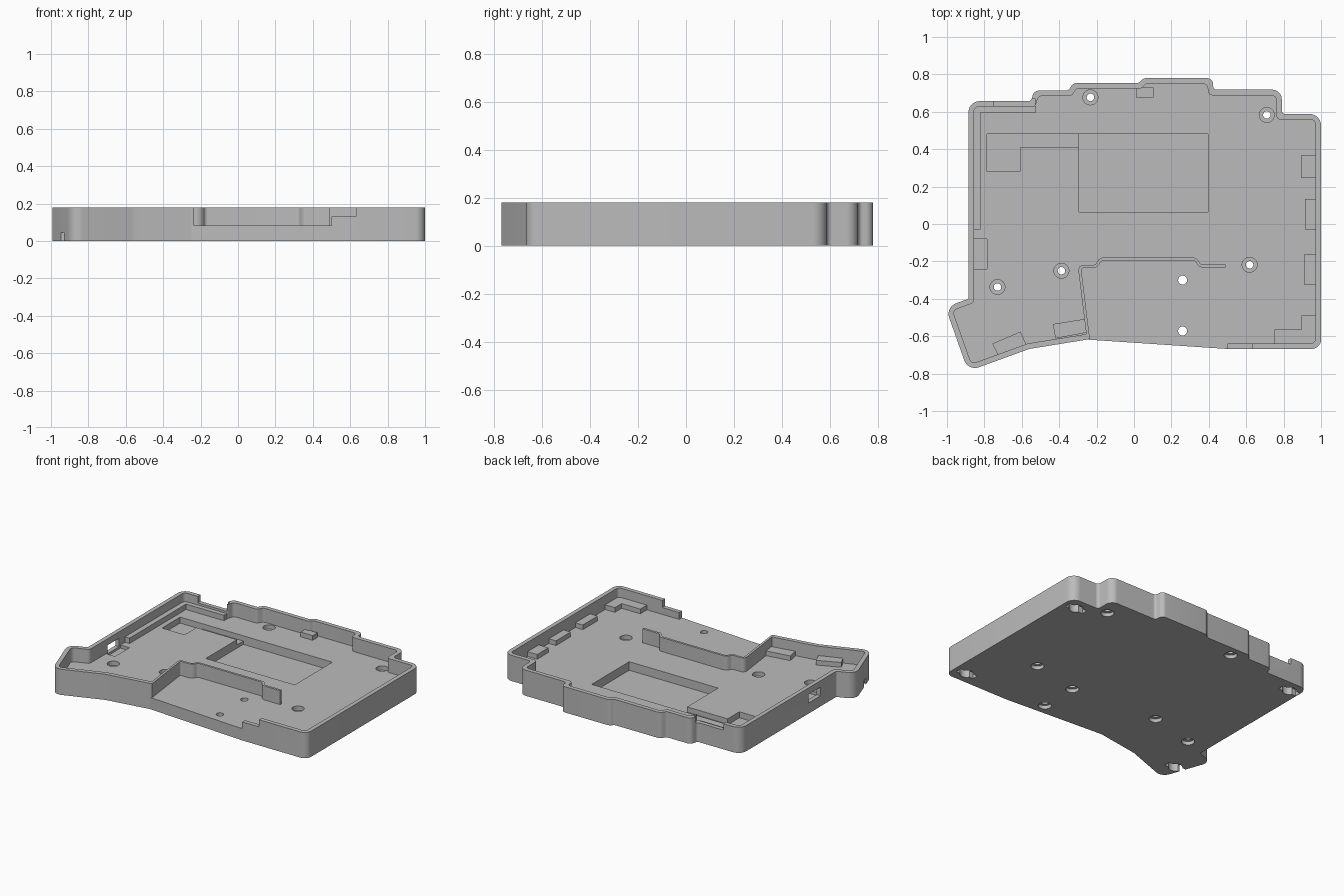
import bpy, bmesh, math
from mathutils import Vector

if "Cube" in bpy.data.objects:
    bpy.data.objects.remove(bpy.data.objects["Cube"])

TOP, FLOOR, WALL = 0.18, 0.082, 0.03

grey = bpy.data.materials.new("grey plastic")
grey.diffuse_color = (0.5, 0.5, 0.5, 1)
grey.use_nodes = True
grey.node_tree.nodes["Principled BSDF"].inputs["Base Color"].default_value = grey.diffuse_color


def rounded(pts, closed=True, seg=7):
    """Replace each (x, y, radius) corner by an arc."""
    out, n = [], len(pts)
    for i, (x, y, r) in enumerate(pts):
        p = Vector((x, y))
        if r == 0 or (not closed and i in (0, n - 1)):
            out.append(p)
            continue
        u = Vector(pts[i - 1][:2]) - p
        v = Vector(pts[(i + 1) % n][:2]) - p
        turn = math.pi - u.angle(v)
        d = min(r * math.tan(turn / 2), 0.48 * u.length, 0.48 * v.length)
        a, b, w = p + u.normalized() * d, p + v.normalized() * d, math.cos(turn / 2)
        for k in range(seg + 1):
            t = k / seg
            ca, cp, cb = (1 - t) ** 2, 2 * t * (1 - t) * w, t * t
            out.append((a * ca + p * cp + b * cb) / (ca + cp + cb))
    return out


def offset(pts, t, closed=True):
    """Mitred offset to the right-hand side of the path."""
    out, n = [], len(pts)
    for i, p in enumerate(pts):
        p = Vector(p)
        d0 = p - Vector(pts[i - 1]) if closed or i else Vector(pts[1]) - p
        d1 = Vector(pts[(i + 1) % n]) - p if closed or i < n - 1 else d0
        n0, n1 = [Vector((d.y, -d.x)).normalized() for d in (d0, d1)]
        out.append(p + (n0 + n1) * t / (1 + n0.dot(n1)))
    return out


def prism(name, pts, z0, z1):
    bm = bmesh.new()
    low = [bm.verts.new((p[0], p[1], z0)) for p in pts]
    high = [bm.verts.new((p[0], p[1], z1)) for p in pts]
    bm.faces.new(low)
    bm.faces.new(high)
    for i in range(len(pts)):
        j = (i + 1) % len(pts)
        bm.faces.new((low[i], low[j], high[j], high[i]))
    bmesh.ops.recalc_face_normals(bm, faces=bm.faces)
    mesh = bpy.data.meshes.new(name)
    bm.to_mesh(mesh)
    bm.free()
    mesh.materials.append(grey)
    ob = bpy.data.objects.new(name, mesh)
    bpy.context.collection.objects.link(ob)
    return ob


def rect(x0, x1, y0, y1):
    return [(x0, y0), (x1, y0), (x1, y1), (x0, y1)]


def circle(x, y, r, n=24):
    return [(x + r * math.cos(2 * math.pi * i / n), y + r * math.sin(2 * math.pi * i / n)) for i in range(n)]


def select(ob):
    bpy.ops.object.select_all(action='DESELECT')
    ob.select_set(True)
    bpy.context.view_layer.objects.active = ob


def cut(ob, pts, z0, z1):
    cutter = prism("cutter", pts, z0, z1)
    cutter.hide_render = True
    select(ob)
    m = ob.modifiers.new("cut", 'BOOLEAN')
    m.operation, m.solver, m.object = 'DIFFERENCE', 'EXACT', cutter
    bpy.ops.object.modifier_apply(modifier=m.name)
    bpy.data.objects.remove(cutter)


# Tray outline, clockwise from the back left corner
outline = [(-0.885, 0.657, 0.06), (-0.55, 0.657, 0.02), (-0.535, 0.714, 0.04),
           (-0.35, 0.714, 0.02), (-0.325, 0.754, 0.04), (0.025, 0.754, 0.02),
           (0.05, 0.78, 0.04), (0.42, 0.78, 0.05), (0.425, 0.718, 0.02),
           (0.79, 0.718, 0.05), (0.79, 0.588, 0.02), (1.0, 0.588, 0.06),
           (1.0, -0.668, 0.05), (0.5, -0.668, 0), (-0.25, -0.618, 0.03),
           (-0.56, -0.668, 0.1), (-0.887, -0.787, 0.06), (-1.008, -0.445, 0.06),
           (-0.885, -0.4, 0.01)]
tray = prism("case_tray", rounded(outline), 0, TOP)

# Hollow interior inside the rim
inner = [(p.x, p.y, 0.025 if r else 0) for p, (_, _, r)
         in zip(offset([p[:2] for p in outline], WALL), outline)]
cut(tray, rounded(inner), FLOOR, 0.3)

# Open front edge, stepped end of the front rim, dip in the back rim
cut(tray, [(-0.235, -0.8), (0.5, -0.8), (0.5, -0.55), (-0.245, -0.55)], FLOOR, 0.3)
cut(tray, rect(0.4, 0.63, -0.8, -0.6), 0.13, 0.3)
cut(tray, rect(-0.75, -0.53, 0.6, 0.67), 0.135, 0.3)

# Stepped pockets in the floor
cut(tray, rect(-0.295, 0.395, 0.065, 0.48), 0.022, 0.3)
cut(tray, rect(-0.62, -0.285, 0.41, 0.48), 0.045, 0.3)
cut(tray, rect(-0.785, -0.61, 0.28, 0.48), 0.04, 0.3)

# Switch pocket and slot through the left wall
cut(tray, rect(-0.855, -0.785, -0.24, -0.08), 0.06, 0.1)
cut(tray, rect(-0.95, -0.82, -0.225, -0.095), 0.075, 0.135)

# Screw holes with counterbores
for x, y in [(-0.233, 0.677), (0.71, 0.583), (-0.388, -0.25), (-0.73, -0.337), (0.618, -0.218)]:
    cut(tray, circle(x, y, 0.02), -0.1, 0.12)
    cut(tray, circle(x, y, 0.04), 0.052, 0.12)
    cut(tray, circle(x, y, 0.042), -0.1, 0.025)
for y in (-0.3, -0.572):
    cut(tray, circle(0.26, y, 0.024), -0.1, 0.12)
    cut(tray, circle(0.26, y, 0.042), -0.1, 0.025)

# Foot sockets in the underside
for x, y in [(0.9, 0.5), (0.9, -0.58), (-0.81, 0.57), (-0.88, -0.64)]:
    cut(tray, circle(x, y, 0.045), -0.1, 0.055)
    cut(tray, rect(x - 0.07, x + 0.07, y - 0.022, y + 0.022), -0.1, 0.045)

# Thin wall around the thumb keys
path = [(-0.244, -0.615, 0), (-0.292, -0.227, 0.02), (-0.2, -0.227, 0.04),
        (-0.18, -0.187, 0.03), (0.33, -0.187, 0.03), (0.352, -0.225, 0.03), (0.49, -0.225, 0)]
line = rounded(path, closed=False)
# drop doubled points before widening the path
line = [p for i, p in enumerate(line) if i == 0 or (p - line[i - 1]).length > 1e-4]
ribbon = offset(line, 0.008, False) + offset(line, -0.008, False)[::-1]
divider = prism("divider_wall", ribbon, FLOOR - 0.002, TOP)

# Support ledge along the back left walls
ledge = prism("support_ledge", [(-0.86, -0.03), (-0.82, -0.03), (-0.82, 0.595),
                                (-0.525, 0.595), (-0.525, 0.63), (-0.86, 0.63)], FLOOR - 0.002, 0.12)

# Low support blocks against the rim
blocks = [rect(0.895, 0.975, 0.245, 0.37), rect(0.915, 0.975, -0.03, 0.133),
          rect(0.912, 0.975, -0.325, -0.16), rect(0.012, 0.105, 0.677, 0.73),
          [(0.75, -0.645), (0.975, -0.645), (0.975, -0.49), (0.895, -0.49), (0.895, -0.565), (0.75, -0.565)],
          [(-0.757, -0.64), (-0.607, -0.575), (-0.575, -0.645), (-0.725, -0.705)],
          [(-0.434, -0.535), (-0.264, -0.508), (-0.25, -0.58), (-0.42, -0.612)]]
for i, pts in enumerate(blocks):
    prism(f"support_block_{i + 1}", pts, FLOOR - 0.002, 0.115)

# Smooth rounded corners, keep sharp edges
for ob in (tray, divider):
    select(ob)
    bpy.ops.object.shade_smooth_by_angle(angle=math.radians(30))
